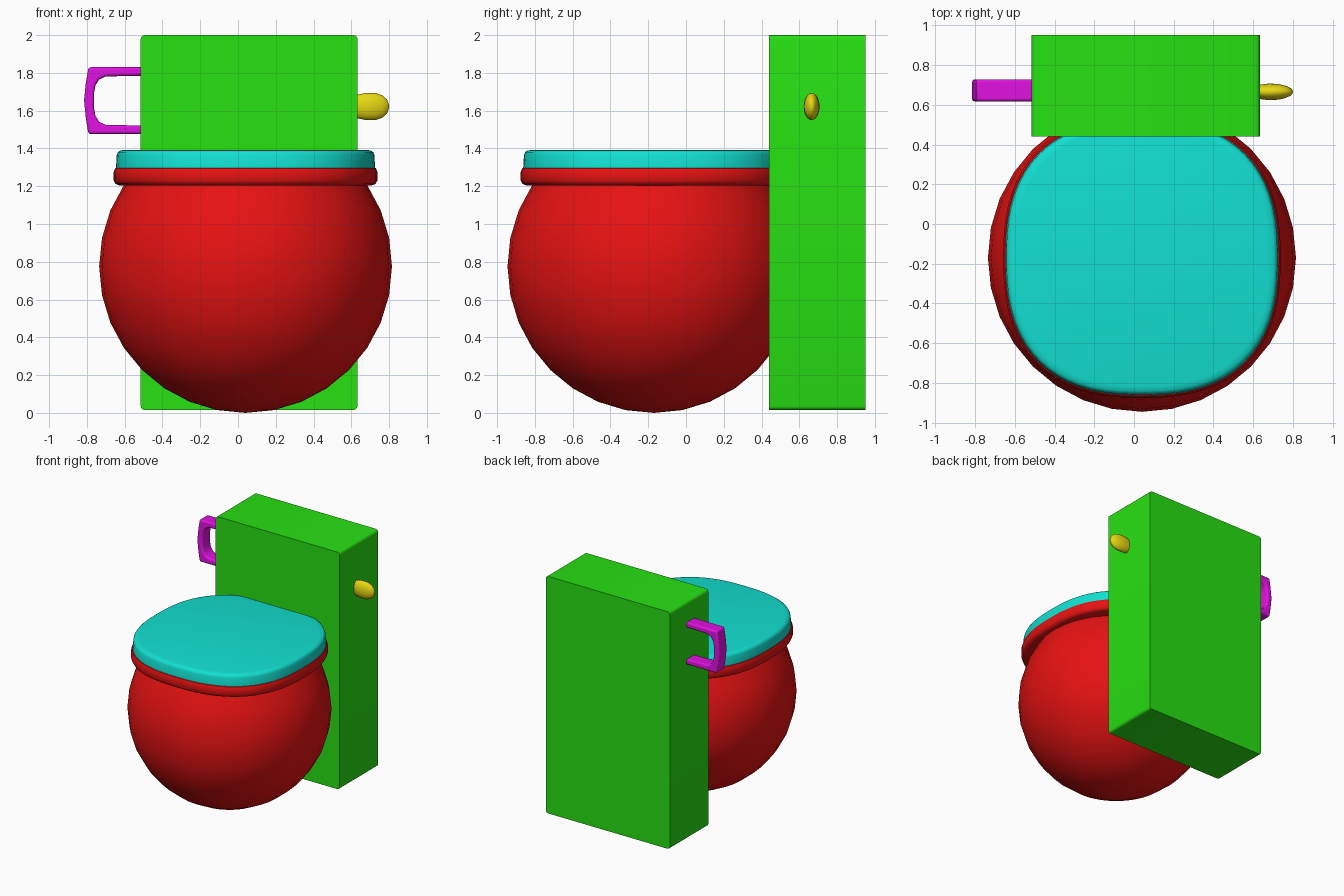
import bpy, bmesh, math
from mathutils import Matrix

old = bpy.data.objects.get("Cube")
if old:
    bpy.data.objects.remove(old, do_unlink=True)


def material(name, rgb):
    m = bpy.data.materials.new(name)
    m.use_nodes = True
    m.diffuse_color = (*rgb, 1)
    m.node_tree.nodes["Principled BSDF"].inputs["Base Color"].default_value = (*rgb, 1)
    return m


RED = material("red", (0.8, 0.006, 0.006))
GREEN = material("green", (0.02, 0.75, 0.006))
CYAN = material("turquoise", (0.006, 0.75, 0.64))
YELLOW = material("yellow", (0.8, 0.68, 0.006))
MAGENTA = material("magenta", (0.75, 0.006, 0.75))


def finish(name, bm, mat, bevel=0, segments=3):
    bmesh.ops.recalc_face_normals(bm, faces=bm.faces)
    mesh = bpy.data.meshes.new(name)
    bm.to_mesh(mesh)
    bm.free()
    mesh.materials.append(mat)
    ob = bpy.data.objects.new(name, mesh)
    bpy.context.collection.objects.link(ob)
    if bevel:
        mod = ob.modifiers.new("rounding", "BEVEL")
        mod.width, mod.segments = bevel, segments
        mod.limit_method, mod.angle_limit = "ANGLE", math.radians(40)
    bpy.ops.object.select_all(action="DESELECT")
    ob.select_set(True)
    bpy.context.view_layer.objects.active = ob
    bpy.ops.object.shade_smooth_by_angle(angle=math.radians(40))
    return ob


def loft(name, rings, mat, matrix, sides=32, power=2.0):
    """Stack of (height, x radius, y radius) superellipse rings, capped."""
    bm = bmesh.new()
    loops = []
    for h, rx, ry in rings:
        loop = []
        for i in range(sides):
            a = math.tau * i / sides
            c, s = math.cos(a), math.sin(a)
            x = math.copysign(abs(c) ** (2 / power), c) * rx
            y = math.copysign(abs(s) ** (2 / power), s) * ry
            loop.append(bm.verts.new((x, y, h)))
        loops.append(loop)
    for lo, hi in zip(loops, loops[1:]):
        for i in range(sides):
            j = (i + 1) % sides
            bm.faces.new((lo[i], lo[j], hi[j], hi[i]))
    bm.faces.new(loops[0])
    bm.faces.new(loops[-1])
    bmesh.ops.remove_doubles(bm, verts=bm.verts, dist=0.0002)
    bm.transform(matrix)
    return finish(name, bm, mat)


def extrude_y(name, outline, y0, y1, mat, bevel=0, segments=3):
    """Outline in x and z, extruded from y0 to y1."""
    bm = bmesh.new()
    front, back = [[bm.verts.new((x, y, z)) for x, z in outline] for y in (y0, y1)]
    n = len(outline)
    for i in range(n):
        j = (i + 1) % n
        bm.faces.new((front[i], front[j], back[j], back[i]))
    bm.faces.new(front)
    bm.faces.new(back)
    return finish(name, bm, mat, bevel, segments)


# Round bowl: a sphere left open under the rim
R = 0.775
bowl_at = Matrix.Translation((0.04, -0.17, 0))
bowl = []
for k in range(-8, 4):
    a = math.pi * k / 16
    r = R * math.cos(a)
    bowl.append((R + R * math.sin(a), r, r))
loft("bowl", bowl, RED, bowl_at)

# Rim and lid: squarish rounds with soft edges
rim = [(1.205, 0.67), (1.212, 0.688), (1.23, 0.698), (1.275, 0.698),
       (1.295, 0.69), (1.302, 0.675)]
loft("bowl_rim", [(h, r, r + 0.007) for h, r in rim], RED, bowl_at, 64, 2.5)
lid = [(1.295, 0.686), (1.365, 0.682), (1.38, 0.676), (1.388, 0.665), (1.393, 0.64)]
loft("lid", [(h, r, r + 0.006) for h, r in lid], CYAN, bowl_at, 64, 2.5)

# Tank: only the four edges running front to back are rounded
corners = []
b = 0.022
for cx, cz, start in ((0.633 - b, 2 - b, 0), (-0.515 + b, 2 - b, 90),
                      (-0.515 + b, 0.015 + b, 180), (0.633 - b, 0.015 + b, 270)):
    for step in range(4):
        a = math.radians(start + 30 * step)
        corners.append((cx + b * math.cos(a), cz + b * math.sin(a)))
extrude_y("tank", corners, 0.44, 0.95, GREEN)

# Side handle: half outline mirrored about its middle height
mid = 1.653
outer = [(-0.5, 0.177), (-0.792, 0.177), (-0.806, 0.09)]
inner = [(-0.762, 0.04), (-0.755, 0.08), (-0.735, 0.112), (-0.7, 0.128), (-0.5, 0.132)]
outline = [(x, mid + z) for x, z in outer] + [(-0.815, mid)]
outline += [(x, mid - z) for x, z in reversed(outer)]
outline += [(x, mid - z) for x, z in reversed(inner)]
outline += [(x, mid + z) for x, z in inner]
extrude_y("handle", outline, 0.617, 0.728, MAGENTA, 0.014)

# Flush knob: blunt flattened bulb pointing to +x
knob = [(0.6, 0.055, 0.03), (0.633, 0.063, 0.036), (0.68, 0.072, 0.042),
        (0.73, 0.071, 0.039), (0.765, 0.059, 0.03), (0.788, 0.038, 0.019),
        (0.797, 0.018, 0.01), (0.8, 0, 0)]
turn = Matrix.Rotation(math.pi / 2, 4, "Y")
loft("flush_knob", knob, YELLOW, Matrix.Translation((0, 0.665, 1.622)) @ turn, 24)
